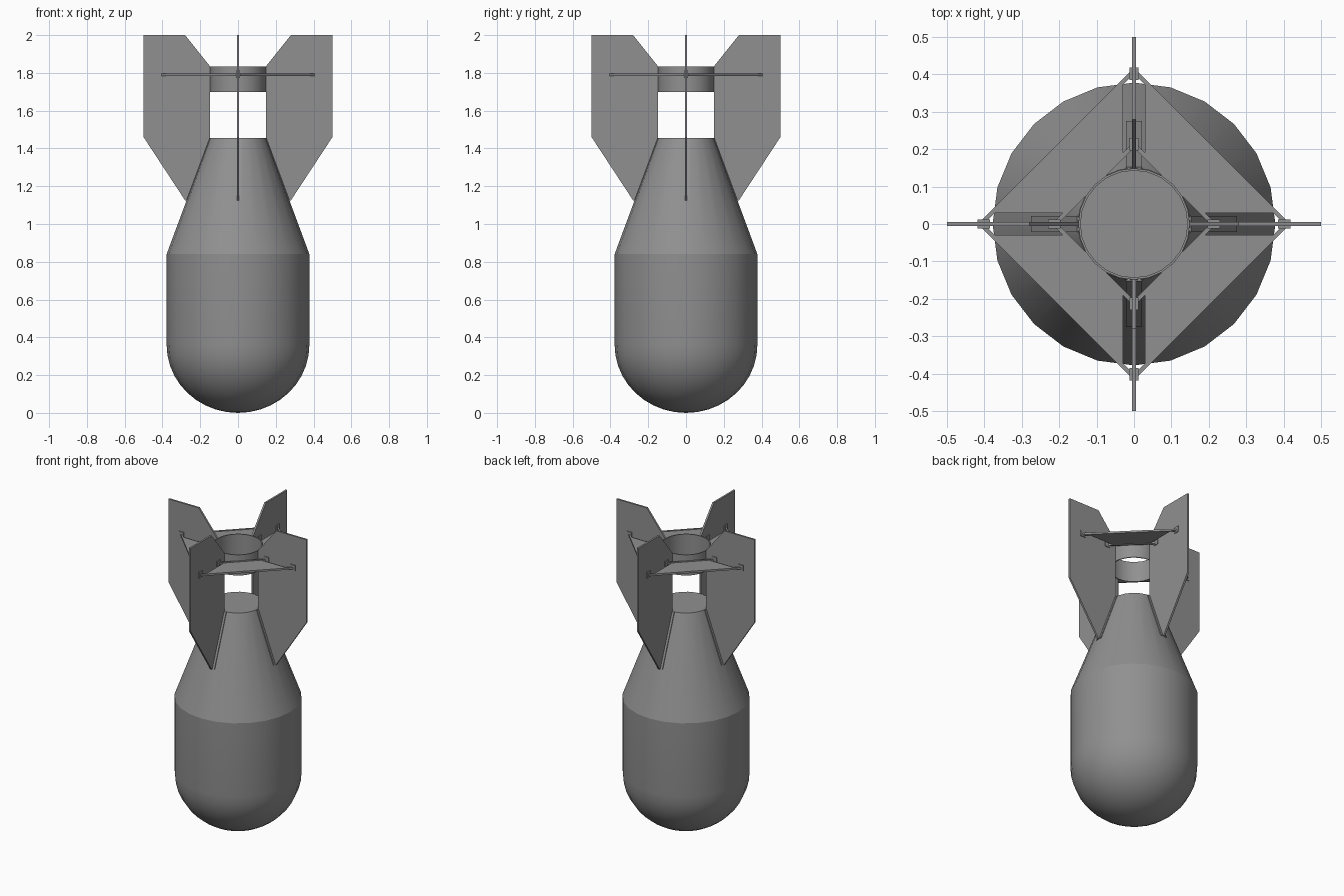
import bpy, bmesh, math
from mathutils import Matrix, Vector

if "Cube" in bpy.data.objects:
    bpy.data.objects.remove(bpy.data.objects["Cube"])

SEG = 24
grey = bpy.data.materials.new("dark_grey")
grey.diffuse_color = (0.28, 0.28, 0.28, 1)
grey.use_nodes = True
grey.node_tree.nodes["Principled BSDF"].inputs["Base Color"].default_value = grey.diffuse_color


def finish(name, bm, smooth=None):
    bmesh.ops.recalc_face_normals(bm, faces=bm.faces)
    mesh = bpy.data.meshes.new(name)
    bm.to_mesh(mesh)
    bm.free()
    mesh.materials.append(grey)
    ob = bpy.data.objects.new(name, mesh)
    bpy.context.collection.objects.link(ob)
    if smooth:
        bpy.ops.object.select_all(action='DESELECT')
        ob.select_set(True)
        bpy.context.view_layer.objects.active = ob
        bpy.ops.object.shade_smooth_by_angle(angle=math.radians(smooth))
    return ob


def lathe(name, profile, closed=False):
    bm = bmesh.new()
    vs = [bm.verts.new((r, 0, z)) for r, z in profile]
    pairs = list(zip(vs, vs[1:])) + ([(vs[-1], vs[0])] if closed else [])
    edges = [bm.edges.new(p) for p in pairs]
    bmesh.ops.spin(bm, geom=vs + edges, cent=(0, 0, 0), axis=(0, 0, 1),
                   angle=math.tau, steps=SEG, use_duplicate=False)
    bmesh.ops.remove_doubles(bm, verts=bm.verts, dist=1e-4)
    return finish(name, bm, 18)


def prism(bm, points, offset):
    """Solid plate from a flat outline, thickened by offset about its middle."""
    half = Vector(offset) / 2
    a = [bm.verts.new(Vector(p) - half) for p in points]
    b = [bm.verts.new(Vector(p) + half) for p in points]
    bm.faces.new(a)
    bm.faces.new(b[::-1])
    for i in range(len(a)):
        bm.faces.new((a[i - 1], a[i], b[i], b[i - 1]))


def box(bm, center, size, angle=0):
    m = (Matrix.Translation(center) @ Matrix.Rotation(angle, 4, 'Z')
         @ Matrix.Diagonal((*size, 1)))
    bmesh.ops.create_cube(bm, size=1, matrix=m)


# body: round nose, straight middle, tapered tail with flat cap
R = 0.378
nose = [(R * math.sin(a), 0.36 - 0.36 * math.cos(a))
        for a in (math.radians(9 * i) for i in range(11))]
nose[0] = (0, 0)
lathe("body", nose + [(R, 0.84), (0.15, 1.455), (0, 1.455)])

# open tail ring
lathe("tail_ring", [(0.149, 1.70), (0.149, 1.835), (0.143, 1.835), (0.143, 1.70)], True)

Z = 1.79  # brace height
for k in range(4):
    turn = Matrix.Rotation(k * math.pi / 2, 4, 'Z')

    # fin plate
    bm = bmesh.new()
    prism(bm, [(x, 0, z) for x, z in
               [(0.27, 1.125), (0.28, 1.125), (0.5, 1.46), (0.5, 2.0), (0.28, 2.0),
                (0.148, 1.835), (0.148, 1.455)]], (0, 0.012, 0))
    bm.transform(turn)
    finish(f"fin_{k}", bm)

    # mounting strip where the fin meets the tail cone
    bm = bmesh.new()
    prism(bm, [(0.275, 0, 1.125), (0.152, 0, 1.455),
               (0.146, 0, 1.453), (0.266, 0, 1.125)], (0, 0.042, 0))
    bm.transform(turn)
    finish(f"fin_strip_{k}", bm)

    # brace plate between neighbouring fins, stopping short of them
    bm = bmesh.new()
    prism(bm, [(0.185, 0.03, Z), (0.382, 0.03, Z),
               (0.03, 0.382, Z), (0.03, 0.185, Z)], (0, 0, 0.006))
    # rods along the inner and outer edges, reaching the fins
    for r in (0.212, 0.41):
        box(bm, (r / 2, r / 2, Z), (r * math.sqrt(2) - 0.012, 0.011, 0.012), -math.pi / 4)
    bm.transform(turn)
    finish(f"brace_{k}", bm)

    # tabs clamping the rods to the fin
    bm = bmesh.new()
    for x in (0.213, 0.402):
        box(bm, (x, 0, Z + 0.003), (0.034, 0.023, 0.038))
    bm.transform(turn)
    finish(f"brace_tabs_{k}", bm)
